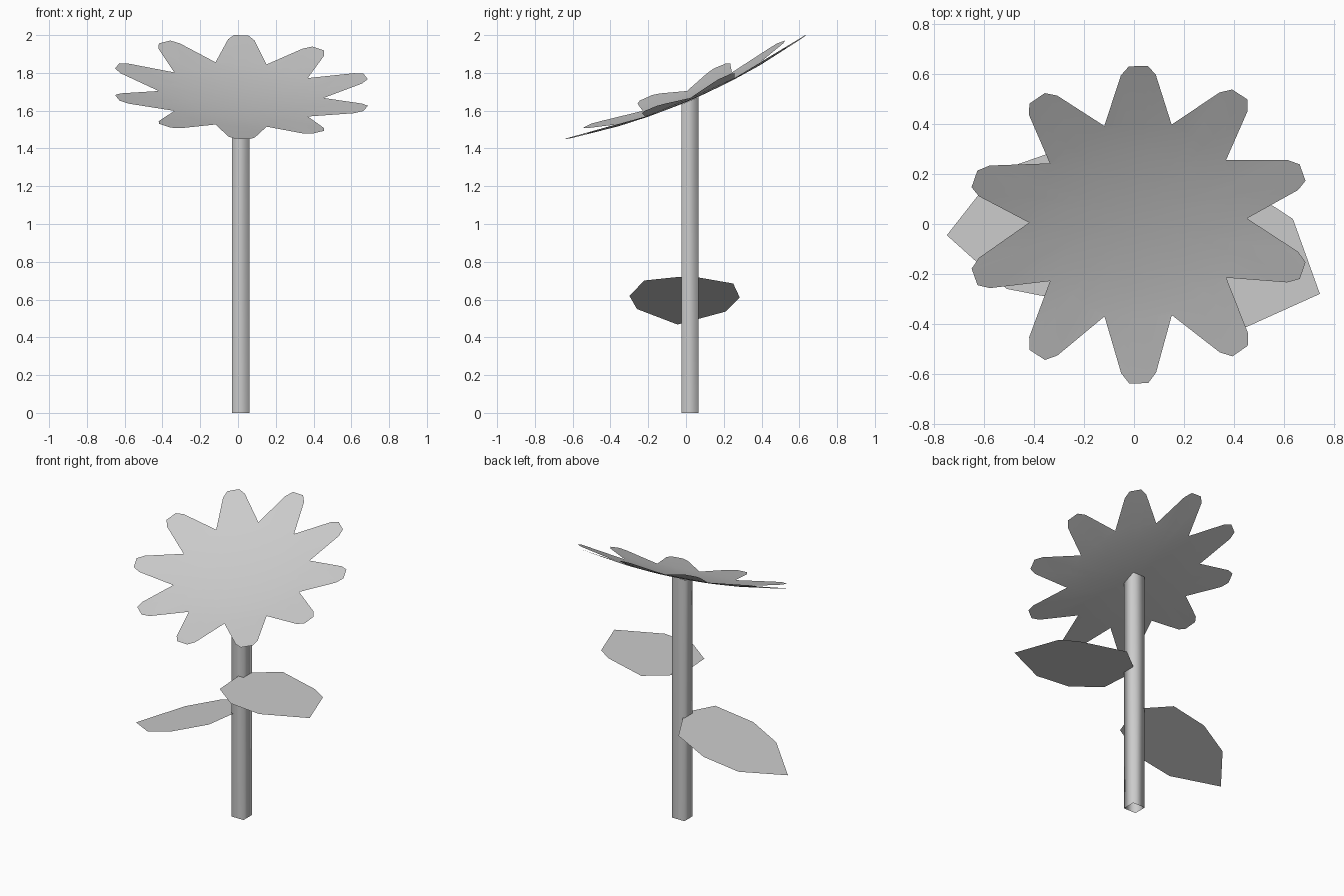
import bpy, bmesh
from math import radians, sin, cos, pi
from mathutils import Vector

cube = bpy.data.objects.get("Cube")
if cube:
    bpy.data.objects.remove(cube, do_unlink=True)

grey = bpy.data.materials.new("plain_grey")
grey.use_nodes = True
colour = (0.6, 0.6, 0.6, 1)
grey.diffuse_color = colour
grey.node_tree.nodes["Principled BSDF"].inputs["Base Color"].default_value = colour


def add_object(name, bm, smooth=False):
    mesh = bpy.data.meshes.new(name)
    for f in bm.faces:
        f.smooth = smooth
    bm.to_mesh(mesh)
    bm.free()
    mesh.materials.append(grey)
    obj = bpy.data.objects.new(name, mesh)
    bpy.context.collection.objects.link(obj)
    return obj


def add_leaf(name, outline, height, slope=0):
    """Flat single-sheet leaf; the height changes along x by the slope."""
    bm = bmesh.new()
    face = bm.faces.new([bm.verts.new((x, y, height + slope * x)) for x, y in outline])
    face.normal_update()
    if face.normal.z < 0:
        face.normal_flip()
    add_object(name, bm)


# Flower head: a shallow bowl with ten blunt petals
PETALS = 10
TIP, VALLEY, DEPTH = 0.69, 0.437, 0.07


def bowl(v):
    return Vector((v.x, v.y, DEPTH * (v.length / TIP) ** 2))


outline = []
for i in range(PETALS):
    a = pi / 2 + 2 * pi * i / PETALS + radians(1.2)
    out, side = Vector((cos(a), sin(a), 0)), Vector((-sin(a), cos(a), 0))
    v = a - pi / PETALS
    outline.append(VALLEY * Vector((cos(v), sin(v), 0)))
    outline += [r * out + w * side for w, r in
                ((-0.07, 0.65), (-0.038, 0.692), (0.038, 0.692), (0.07, 0.65))]

bm = bmesh.new()
hub = bm.verts.new((0, 0, 0))
rings = []
for r in (0.15, 0.29):
    rings.append([bm.verts.new(bowl(p.normalized() * r)) for p in outline])
# The base ring follows each petal's foot, the last ring its rim
rings.append([bm.verts.new(bowl(p.normalized() * min(p.length, VALLEY * 0.97)))
              for p in outline])
rings.append([bm.verts.new(bowl(p)) for p in outline])
n = len(outline)
for i in range(n):
    j = (i + 1) % n
    bm.faces.new((hub, rings[0][i], rings[0][j]))
    for a, b in zip(rings, rings[1:]):
        bm.faces.new((a[i], b[i], b[j], a[j]))
flower = add_object("flower_head", bm, smooth=True)
flower.location = (0.015, 0.025, 1.66)
flower.rotation_euler = (radians(23.3), radians(2.9), 0)

# Stem: open square tube, its top cut to the tilt of the flower
bm = bmesh.new()
corners = [(-0.033, -0.025), (0.06, -0.025), (0.06, 0.065), (-0.033, 0.065)]
low = [bm.verts.new((x, y, 0)) for x, y in corners]
top = [bm.verts.new((x, y, 1.655 + 0.43 * (y - 0.025))) for x, y in corners]
for i in range(4):
    j = (i + 1) % 4
    bm.faces.new((low[i], low[j], top[j], top[i]))
add_object("stem", bm, smooth=True)

# Leaves: one drooping on the right, one level on the left
add_leaf("right_leaf", [(-0.015, -0.04), (-0.015, 0.05), (-0.117, 0.25), (-0.335, 0.285),
                        (-0.55, 0.21), (-0.75, -0.045), (-0.51, -0.26), (-0.306, -0.3),
                        (-0.07, -0.22)], 0.725, 0.343)
add_leaf("left_leaf", [(0.02, -0.02), (0.035, -0.25), (0.215, -0.386), (0.45, -0.413),
                       (0.745, -0.28), (0.637, 0.02), (0.53, 0.09), (0.213, 0.185),
                       (0.065, 0.07)], 0.987)
